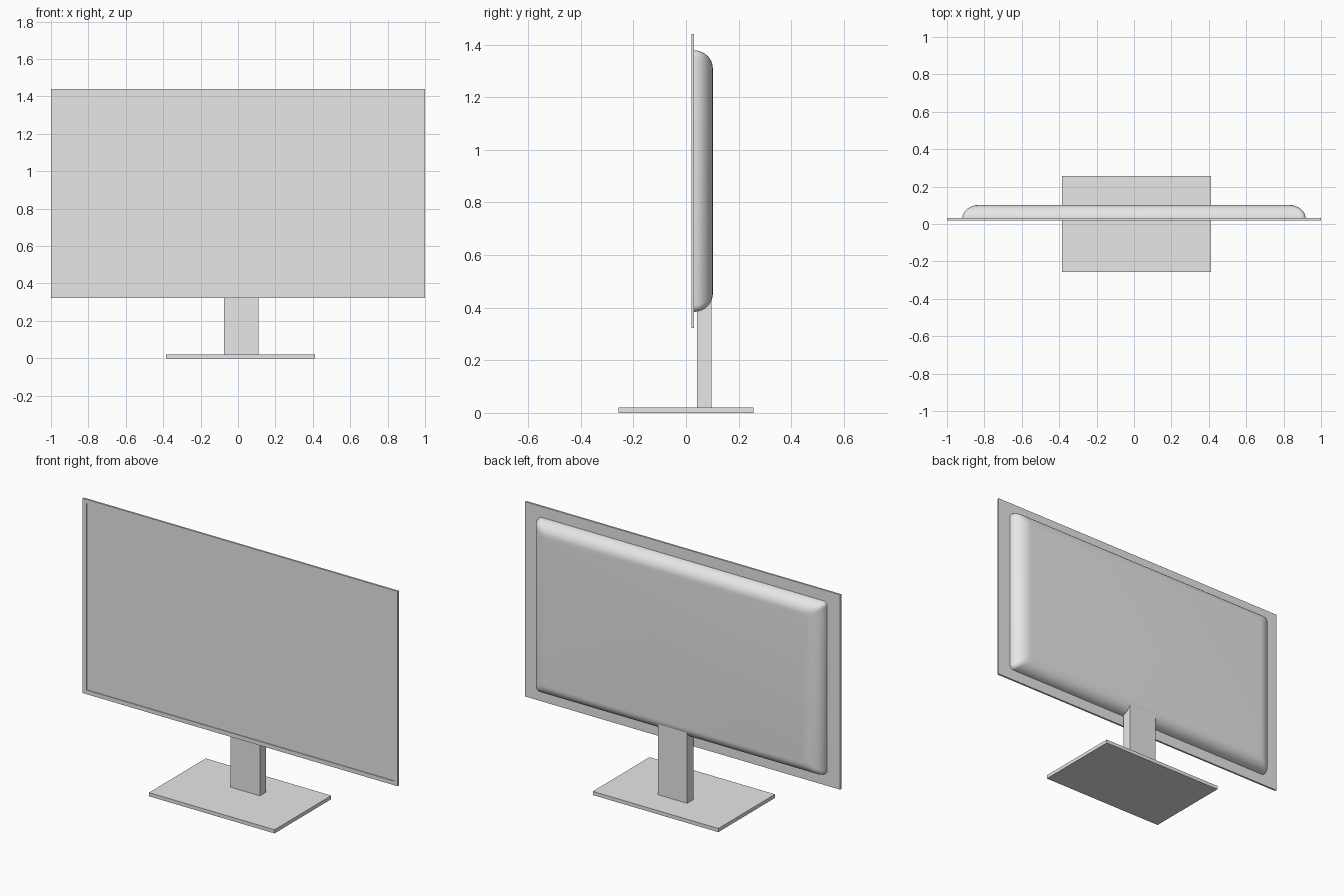
import bpy, bmesh
from math import sin, cos, pi, radians

cube = bpy.data.objects.get("Cube")
if cube:
    bpy.data.objects.remove(cube, do_unlink=True)

grey = bpy.data.materials.new("light_grey")
grey.use_nodes = True
colour = (0.8, 0.8, 0.8, 1)
grey.diffuse_color = colour
grey.node_tree.nodes["Principled BSDF"].inputs["Base Color"].default_value = colour


def finish(bm, name):
    bmesh.ops.recalc_face_normals(bm, faces=bm.faces)
    mesh = bpy.data.meshes.new(name)
    bm.to_mesh(mesh)
    bm.free()
    mesh.materials.append(grey)
    obj = bpy.data.objects.new(name, mesh)
    bpy.context.collection.objects.link(obj)
    return obj


def box(x, y, z):
    """Box spanning the given (low, high) ranges."""
    bm = bmesh.new()
    bmesh.ops.create_cube(bm, size=1)
    for v in bm.verts:
        v.co = [(lo + hi) / 2 + c * (hi - lo)
                for c, (lo, hi) in zip(v.co, (x, y, z))]
    return bm


# Stand: flat foot and upright column
finish(box((-0.385, 0.412), (-0.257, 0.257), (0, 0.021)), "foot")
finish(box((-0.075, 0.11), (0.041, 0.096), (0.02, 0.46)), "column")

# Display panel with a thin bezel around a slightly recessed screen
bm = box((-1, 1), (0.02, 0.031), (0.322, 1.44))
front = min(bm.faces, key=lambda f: f.calc_center_median().y)
bmesh.ops.inset_region(bm, faces=[front], thickness=0.033)
low = bmesh.ops.inset_region(bm, faces=[front], thickness=0.0005)
for v in front.verts:
    v.co.y += 0.004
finish(bm, "display_panel")


# Rear housing: rounded rectangles shrinking along a quarter ellipse
def outline(bm, half_x, half_z, y, radius=0.025, steps=5):
    ring = []
    for q, (sx, sz) in enumerate(((1, 1), (-1, 1), (-1, -1), (1, -1))):
        for i in range(steps + 1):
            a = (q + i / steps) * pi / 2
            ring.append(bm.verts.new((
                sx * (half_x - radius) + radius * cos(a), y,
                0.881 + sz * (half_z - radius) + radius * sin(a))))
    return ring


bm = bmesh.new()
LEVELS = 10
rings = []
for k in range(LEVELS + 1):
    t = k / LEVELS * pi / 2
    shrink = 1 - cos(t)
    rings.append(outline(bm, 0.918 - 0.09 * shrink, 0.497 - 0.068 * shrink,
                         0.03 + 0.072 * sin(t)))
for a, b in zip(rings, rings[1:]):
    for i in range(len(a)):
        j = (i + 1) % len(a)
        bm.faces.new((a[i], a[j], b[j], b[i]))
bm.faces.new(rings[0])
bm.faces.new(rings[-1])
housing = finish(bm, "rear_housing")
bpy.ops.object.select_all(action="DESELECT")
housing.select_set(True)
bpy.context.view_layer.objects.active = housing
bpy.ops.object.shade_smooth_by_angle(angle=radians(40))
